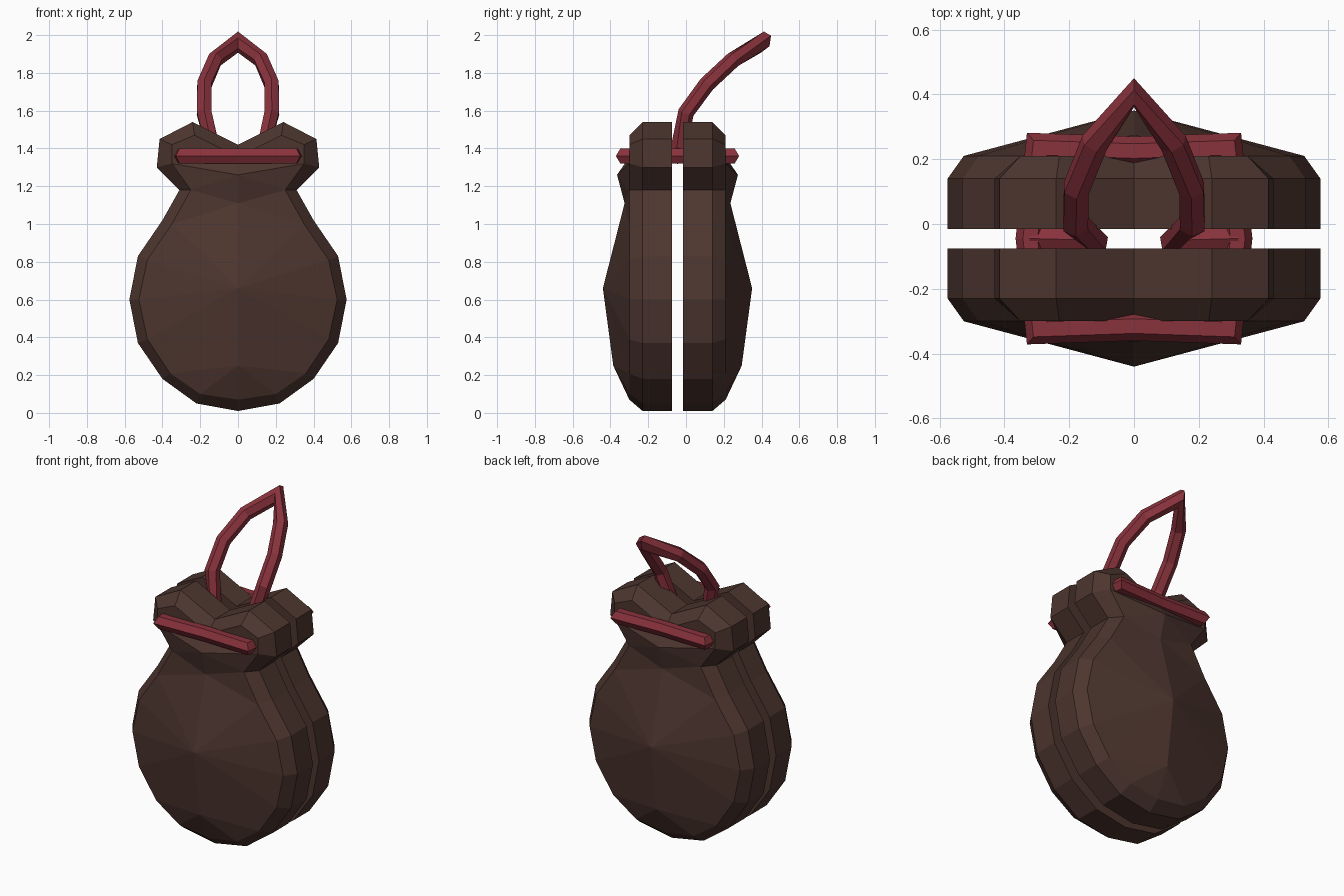
import bpy, bmesh, math
from mathutils import Vector

cube = bpy.data.objects.get("Cube")
if cube:
    bpy.data.objects.remove(cube, do_unlink=True)

MID_Y = -0.045  # plane between the two shells


def make_material(name, rgb):
    mat = bpy.data.materials.new(name)
    mat.use_nodes = True
    mat.diffuse_color = (*rgb, 1)
    mat.node_tree.nodes["Principled BSDF"].inputs["Base Color"].default_value = (*rgb, 1)
    return mat


def finish(bm, name, mat):
    bmesh.ops.recalc_face_normals(bm, faces=bm.faces)
    mesh = bpy.data.meshes.new(name)
    bm.to_mesh(mesh)
    bm.free()
    mesh.materials.append(mat)
    obj = bpy.data.objects.new(name, mesh)
    bpy.context.collection.objects.link(obj)
    return obj


wood = make_material("dark wood", (0.074, 0.036, 0.028))
red = make_material("red cord", (0.25, 0.032, 0.045))

# Wooden shells: half outline from bottom to top notch, bevel ring, domed face
outline = [(0, .01), (.22, .05), (.40, .18), (.53, .37), (.575, .6), (.53, .83),
           (.40, 1.02), (.31, 1.18), (.43, 1.30), (.415, 1.45), (.24, 1.54), (0, 1.42)]
inset = [(0, .07), (.20, .10), (.36, .21), (.48, .39), (.525, .6), (.48, .81),
         (.35, 1.0), (.25, 1.18), (.35, 1.32), (.35, 1.42), (.23, 1.47), (0, 1.355)]
spine = [(.25, .34), (.66, .395), (1.11, .28), (1.26, .32)]  # height, depth

bm = bmesh.new()
inner = [bm.verts.new((x, -.03, z)) for x, z in outline]
rim = [bm.verts.new((x, -.185, z)) for x, z in outline]
ring = [bm.verts.new((x, -.255, z)) for x, z in inset]
low, belly, neck, lip = [bm.verts.new((0, -d, z)) for z, d in spine]
bm.faces.new(inner)
for a, b in ((inner, rim), (rim, ring)):
    for i in range(len(a) - 1):
        bm.faces.new((a[i], a[i + 1], b[i + 1], b[i]))
# Fans join the ring to the ridge of the dome
for centre, first, last in ((low, 0, 2), (belly, 2, 6), (neck, 6, 7), (lip, 7, 8)):
    for i in range(first, last):
        bm.faces.new((centre, ring[i], ring[i + 1]))
for a, b, i in ((low, belly, 2), (belly, neck, 6), (neck, lip, 7)):
    bm.faces.new((a, ring[i], b))
bm.faces.new((lip, ring[8], ring[11]))
bm.faces.new(ring[8:12])
shells = finish(bm, "wooden_shells", wood)
shells.location.y = MID_Y
mirror = shells.modifiers.new("Mirror", 'MIRROR')
mirror.use_axis = (True, True, False)


def sweep(name, path, up, radius, phase, closed):
    """Six-sided cord with mitred corners along a path."""
    pts = [Vector(p) for p in path]
    n, up = len(pts), Vector(up).normalized()
    bm, rings = bmesh.new(), []
    for i, p in enumerate(pts):
        before = pts[i - 1] if closed or i else None
        after = pts[(i + 1) % n] if closed or i < n - 1 else None
        d1 = (p - before).normalized() if before else (after - p).normalized()
        d2 = (after - p).normalized() if after else d1
        t = (d1 + d2).normalized()
        side = t.cross(up).normalized()
        top = side.cross(t)
        mitre = min(1.4, 1 / max(t.dot(d1), .1))
        rings.append([bm.verts.new(p + radius * (side * math.cos(a) * mitre + top * math.sin(a)))
                      for a in (phase + k * math.pi / 3 for k in range(6))])
    for i in range(n if closed else n - 1):
        a, b = rings[i], rings[(i + 1) % n]
        for k in range(6):
            j = (k + 1) % 6
            bm.faces.new((a[k], a[j], b[j], b[k]))
    if not closed:
        bm.faces.new(rings[0])
        bm.faces.new(rings[-1])
    return finish(bm, name, red)


# Cord threaded through both shells
half = [(0, -.27), (.29, -.28), (.32, 0), (.29, .28), (0, .27)]
loop = half + [(-x, y) for x, y in reversed(half[1:-1])]
sweep("binding_cord", [(x, y + MID_Y, 1.36) for x, y in loop], (0, 0, 1), .045, 0, True)

# Hanging loop rising from the gap and leaning back
arm = [(.32, MID_Y, 1.36), (.125, MID_Y, 1.37), (.18, 0, 1.59),
       (.178, .11, 1.74), (.122, .25, 1.87)]
arch = arm + [(0, .405, 1.963)] + [(-x, y, z) for x, y, z in reversed(arm)]
sweep("hanging_loop", arch, (0, -.85, .5), .043, math.pi / 6, False)
